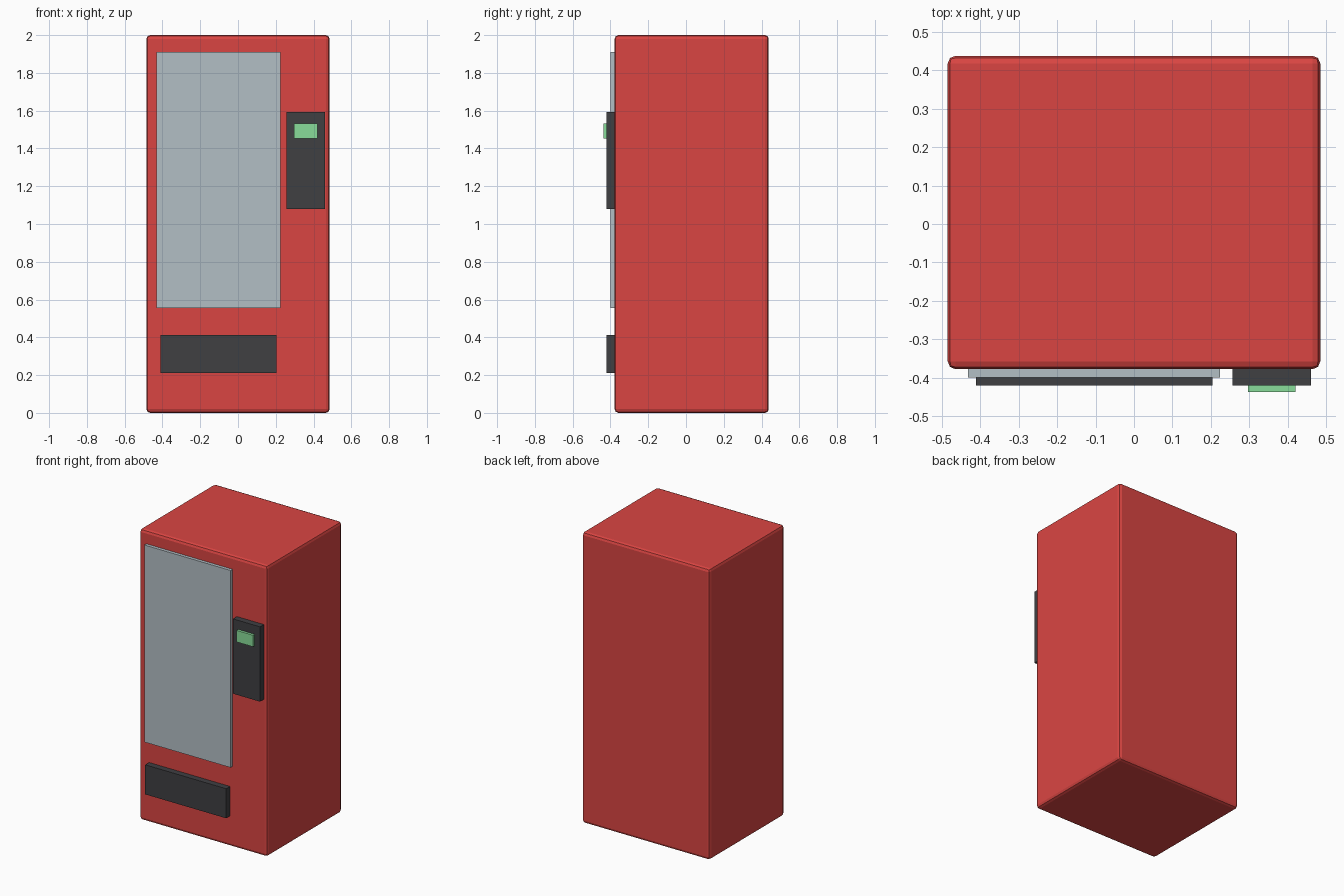
import bpy

if "Cube" in bpy.data.objects:
    bpy.data.objects.remove(bpy.data.objects["Cube"])


def material(name, color):
    m = bpy.data.materials.new(name)
    m.diffuse_color = color
    m.use_nodes = True
    m.node_tree.nodes["Principled BSDF"].inputs["Base Color"].default_value = m.diffuse_color
    return m


def box(name, x, y, z, mat, bevel=0.0):
    """Box spanning the given (min, max) ranges, with an optional rounded edge."""
    bpy.ops.mesh.primitive_cube_add(size=1, location=[sum(r) / 2 for r in (x, y, z)])
    ob = bpy.context.object
    ob.name = name
    ob.scale = [r[1] - r[0] for r in (x, y, z)]
    bpy.ops.object.transform_apply(location=False, rotation=False, scale=True)
    ob.data.materials.append(mat)
    if bevel:
        mod = ob.modifiers.new("rounded_edges", 'BEVEL')
        mod.width = bevel
        mod.segments = 2
    return ob


red = material("red_paint", (0.70, 0.06, 0.055, 1))
glass = material("window_glass", (0.45, 0.52, 0.56, 1))
dark = material("dark_plastic", (0.05, 0.05, 0.055, 1))
green = material("green_screen", (0.25, 0.72, 0.32, 1))

FRONT = -0.378

# Cabinet
box("cabinet", (-0.485, 0.485), (FRONT, 0.438), (0, 2), red, bevel=0.02)

# Product window
box("display_window", (-0.432, 0.224), (-0.40, FRONT + 0.01), (0.556, 1.91), glass)

# Payment panel with its screen
box("payment_panel", (0.256, 0.461), (-0.42, FRONT + 0.01), (1.08, 1.594), dark)
box("panel_screen", (0.297, 0.42), (-0.438, -0.41), (1.453, 1.532), green)

# Collection flap
box("collection_flap", (-0.411, 0.204), (-0.42, FRONT + 0.01), (0.21, 0.413), dark)
